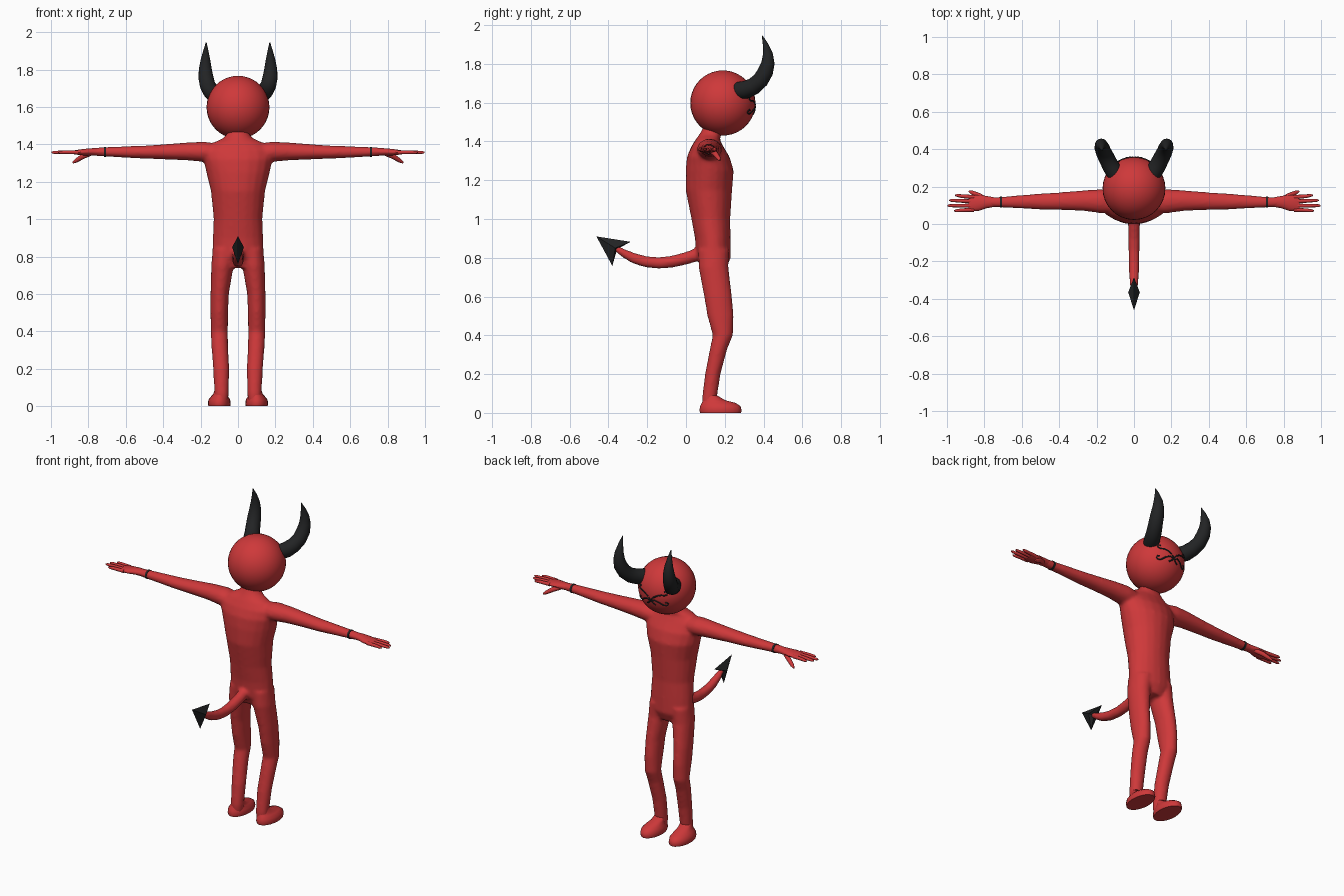
import bpy, bmesh, math
from mathutils import Vector

cube = bpy.data.objects.get("Cube")
if cube:
    bpy.data.objects.remove(cube, do_unlink=True)

X, Y, Z = Vector((1, 0, 0)), Vector((0, 1, 0)), Vector((0, 0, 1))


def material(name, color):
    m = bpy.data.materials.new(name)
    m.use_nodes = True
    m.diffuse_color = (*color, 1)
    bsdf = m.node_tree.nodes["Principled BSDF"]
    bsdf.inputs["Base Color"].default_value = (*color, 1)
    bsdf.inputs["Roughness"].default_value = 0.6
    return m


RED = material("red_skin", (0.62, 0.04, 0.042))
BLACK = material("black", (0.016, 0.017, 0.018))


def loft(bm, rings, ref, normal=None, sides=20):
    """Closed tube through elliptical rings (x, y, z, radius_a, radius_b); b lies along ref."""
    pts = [Vector(r[:3]) for r in rings]
    loops = []
    for i, r in enumerate(rings):
        n = normal or (pts[min(i + 1, len(pts) - 1)] - pts[max(i - 1, 0)]).normalized()
        u = n.cross(ref).normalized()
        v = u.cross(n)
        angles = [2 * math.pi * k / sides for k in range(sides)]
        loops.append([bm.verts.new(pts[i] + u * r[3] * math.cos(a) + v * r[-1] * math.sin(a))
                      for a in angles])
    for a, b in zip(loops, loops[1:]):
        for k in range(sides):
            j = (k + 1) % sides
            bm.faces.new((a[k], a[j], b[j], b[k]))
    bm.faces.new(loops[0])
    bm.faces.new(loops[-1])


def finish(bm, name, mat, angle=50):
    bmesh.ops.recalc_face_normals(bm, faces=bm.faces)
    me = bpy.data.meshes.new(name)
    bm.to_mesh(me)
    bm.free()
    ob = bpy.data.objects.new(name, me)
    bpy.context.collection.objects.link(ob)
    me.materials.append(mat)
    if angle:
        bpy.ops.object.select_all(action="DESELECT")
        ob.select_set(True)
        bpy.context.view_layer.objects.active = ob
        bpy.ops.object.shade_smooth_by_angle(angle=math.radians(angle))
    return ob


def flip(rings, s):
    return [(r[0] * s, *r[1:]) for r in rings]


# Body: torso, neck, arms, legs and tail fused into one skin
bm = bmesh.new()
torso = [(.145, .74, .09, .06), (.143, .80, .138, .088), (.138, .9, .135, .092),
         (.128, 1.0, .13, .1), (.118, 1.15, .145, .12), (.122, 1.25, .17, .124),
         (.115, 1.32, .185, .11), (.11, 1.37, .18, .085), (.112, 1.41, .13, .062),
         (.125, 1.435, .075, .057), (.135, 1.46, .058, .052), (.155, 1.52, .056, .052)]
loft(bm, [(0, *r) for r in torso], Y, Z)
arm = [(.08, .115, 1.35, .06, .05), (.18, .122, 1.36, .064, .054), (.27, .125, 1.362, .055, .048),
       (.4, .122, 1.36, .047, .04), (.5, .12, 1.358, .043, .035), (.72, .117, 1.36, .028, .025),
       (.78, .117, 1.36, .028, .02)]
leg = [(.07, .142, .84, .066, .08), (.083, .142, .75, .06, .077), (.098, .165, .6, .049, .072),
       (.1, .178, .5, .047, .068), (.1, .19, .4, .046, .052), (.098, .168, .33, .045, .045),
       (.09, .138, .2, .043, .04), (.088, .12, .07, .038, .038), (.09, .125, .02, .038, .04)]
for s in (1, -1):
    loft(bm, flip(arm, s), Z, X * s)
    loft(bm, flip(leg, s), Y, -Z)
tail = [(0, .1, .83, .034), (0, 0, .797, .032), (0, -.07, .78, .031), (0, -.14, .773, .03),
        (0, -.21, .78, .029), (0, -.27, .798, .027), (0, -.32, .823, .022), (0, -.37, .855, .014)]
loft(bm, tail, X)
body = finish(bm, "body", RED, 0)
remesh = body.modifiers.new("fuse", "REMESH")
remesh.mode = "VOXEL"
remesh.voxel_size = 0.01
remesh.use_smooth_shade = True
relax = body.modifiers.new("relax", "SMOOTH")
relax.factor = 0.5
relax.iterations = 5

# Head
HEAD, R = Vector((0, .19, 1.598)), .168
bm = bmesh.new()
bmesh.ops.create_uvsphere(bm, u_segments=32, v_segments=20, radius=R)
bmesh.ops.translate(bm, verts=bm.verts, vec=HEAD)
finish(bm, "head", RED)

# Arrow-shaped tail tip
bm = bmesh.new()
tip, top, low, side_a, side_b, notch = [bm.verts.new(p) for p in (
    (0, -.462, .91), (0, -.285, .882), (0, -.38, .758),
    (.031, -.365, .85), (-.031, -.365, .85), (0, -.355, .845))]
for p in (tip, notch):
    for side in (side_a, side_b):
        for end in (top, low):
            bm.faces.new((p, side, end))
finish(bm, "tail_tip", BLACK, 0)

horn = [(.1, .27, 1.66, .046), (.125, .31, 1.667, .046), (.145, .35, 1.685, .044),
        (.163, .385, 1.717, .042), (.172, .41, 1.76, .04), (.175, .423, 1.805, .034),
        (.174, .422, 1.85, .026), (.172, .41, 1.9, .014), (.17, .393, 1.945, .002)]
foot = [(.1, .178, 0, .058, .105), (.1, .178, .012, .061, .109), (.1, .177, .035, .058, .104),
        (.098, .168, .052, .046, .086), (.094, .145, .065, .038, .058), (.09, .125, .09, .034, .035)]
palm = [(.75, .117, 1.36, .026, .021), (.79, .117, 1.36, .033, .019), (.83, .113, 1.358, .043, .017),
        (.87, .11, 1.357, .042, .012), (.885, .11, 1.357, .036, .008)]
thumb = [(.79, .13, 1.352, .014), (.83, .152, 1.335, .014), (.865, .168, 1.313, .011),
         (.882, .175, 1.302, .005)]
fingers = [(.144, .153, .957), (.121, .126, .988), (.098, .098, .998), (.076, .071, .962)]

for s, label in ((1, "left"), (-1, "right")):
    # Horn
    bm = bmesh.new()
    loft(bm, flip(horn, s), X, sides=16)
    finish(bm, label + "_horn", BLACK)

    # Foot
    bm = bmesh.new()
    loft(bm, flip(foot, s), Y, Z)
    finish(bm, label + "_foot", RED)

    # Hand with four fingers and a thumb
    bm = bmesh.new()
    loft(bm, flip(palm, s), Z, X * s, 14)
    loft(bm, flip(thumb, s), Z, sides=10)
    for y0, y1, end in fingers:
        finger = [(.855, y0, 1.357, .011), (.92, (y0 + y1) / 2, 1.358, .01),
                  (end - .012, y1, 1.357, .008), (end, y1, 1.357, .003)]
        loft(bm, flip(finger, s), Z, X * s, 10)
    finish(bm, label + "_hand", RED)

    # Wrist band
    bm = bmesh.new()
    band = [(x, .117, 1.36, .03, .027) for x in (.705, .717)]
    loft(bm, flip(band, s), Z, X * s)
    finish(bm, label + "_wrist_band", BLACK)


# Face markings: thin curled strokes lying on the head
def curl(x, z, radius, start, turn):
    return [(x + radius * (1 - .12 * k) * math.cos(start + turn * k),
             z + radius * (1 - .12 * k) * math.sin(start + turn * k)) for k in range(6)]


strokes = [
    [(.018, 1.588), (.04, 1.602), (.065, 1.61)] + curl(.085, 1.625, .015, -1.6, .8),
    [(.004, 1.562), (.025, 1.572), (.05, 1.562), (.072, 1.545)] + curl(.088, 1.556, .014, -1.8, .8),
    [(0, 1.565), (.014, 1.55), (.03, 1.54)],
    [(0, 1.565), (.012, 1.582)],
]
bm = bmesh.new()
for s in (1, -1):
    for stroke in strokes:
        path = []
        for x, z in stroke:
            dz = z - HEAD.z
            path.append((s * x, HEAD.y + math.sqrt(R * R - x * x - dz * dz), z, .0045))
        loft(bm, path, Y, sides=6)
finish(bm, "face_markings", BLACK)
